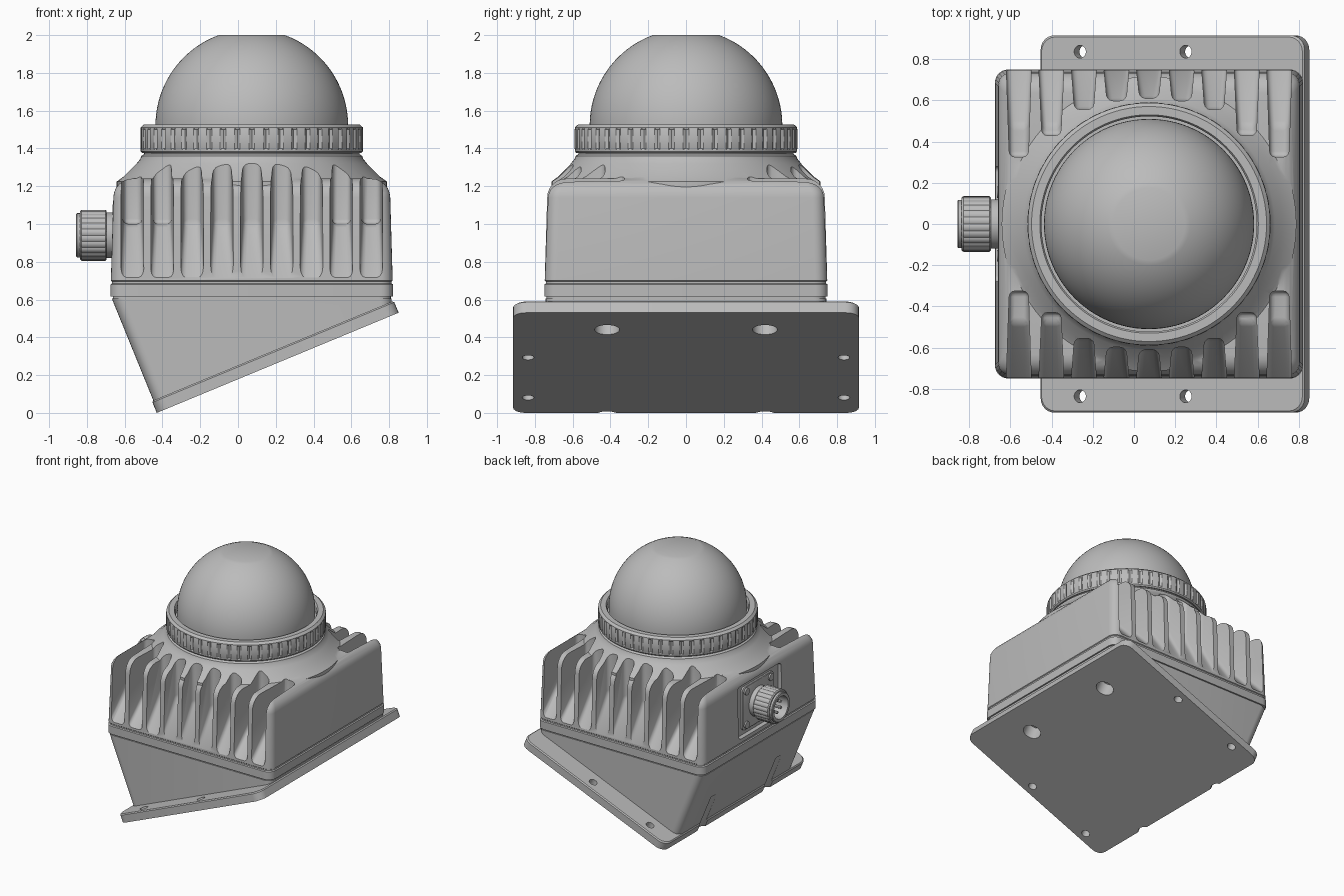
import bpy, bmesh, math
from math import cos, sin, pi, radians
from mathutils import Matrix, Vector

cube = bpy.data.objects.get("Cube")
if cube:
    bpy.data.objects.remove(cube, do_unlink=True)

GREY = (0.5, 0.5, 0.5, 1.0)
grey = bpy.data.materials.new("light_grey")
grey.use_nodes = True
grey.diffuse_color = GREY
grey.node_tree.nodes["Principled BSDF"].inputs["Base Color"].default_value = GREY

CX = 0.073                                   # axis of housing and dome
TILT = radians(22.5)
# Mounting frame: local x runs up the plate, local z is its normal
PLATE = Matrix.Translation((-0.43, 0, 0)) @ Matrix.Rotation(-TILT, 4, 'Y')
# Connector frame: local z points out of the -x side
PLUG = Matrix.Translation((0, 0, 0.94)) @ Matrix.Rotation(-pi / 2, 4, 'Y')


def finish(bm, name, matrix=None):
    if matrix:
        bm.transform(matrix)
    bmesh.ops.recalc_face_normals(bm, faces=bm.faces)
    mesh = bpy.data.meshes.new(name)
    bm.to_mesh(mesh)
    bm.free()
    mesh.materials.append(grey)
    ob = bpy.data.objects.new(name, mesh)
    bpy.context.collection.objects.link(ob)
    return ob


def boolean(ob, other, mode='DIFFERENCE'):
    other.hide_render = True
    mod = ob.modifiers.new("bool", 'BOOLEAN')
    mod.operation, mod.object, mod.solver = mode, other, 'EXACT'
    bpy.context.view_layer.objects.active = ob
    bpy.ops.object.modifier_apply(modifier=mod.name)
    bpy.data.objects.remove(other, do_unlink=True)


def skin(bm, rings):
    for a, b in zip(rings, rings[1:]):
        for i in range(len(a)):
            j = (i + 1) % len(a)
            bm.faces.new((a[i], a[j], b[j], b[i]))
    bm.faces.new(rings[0])
    bm.faces.new(rings[-1])


def rounded_loft(name, hx, hy, r, sections, centre=(0, 0), matrix=None):
    """Stack rounded rectangles; each section is (z, inset)."""
    bm = bmesh.new()
    rings = []
    for z, inset in sections:
        ring = []
        for q, (sx, sy) in enumerate(((1, 1), (-1, 1), (-1, -1), (1, -1))):
            for k in range(7):
                a = (q + k / 6) * pi / 2
                ring.append(bm.verts.new((
                    centre[0] + sx * (hx - inset - r) + r * cos(a),
                    centre[1] + sy * (hy - inset - r) + r * sin(a), z)))
        rings.append(ring)
    skin(bm, rings)
    return finish(bm, name, matrix)


def lathe(name, profile, n=96, matrix=None, notch=0, every=5, edge=9):
    """Spin (radius, z) points; radii beyond edge get grooves."""
    bm = bmesh.new()
    rings = []
    for r, z in profile:
        ring = []
        for i in range(n):
            a = 2 * pi * i / n
            q = r - notch if r > edge and i % every == 0 else r
            ring.append(bm.verts.new((q * cos(a), q * sin(a), z)))
        rings.append(ring)
    skin(bm, rings)
    return finish(bm, name, matrix)


def cylinders(name, items, matrix, n=32):
    """Each item is (x, y, radius, z_low, z_high) in the given frame."""
    bm = bmesh.new()
    for x, y, r, lo, hi in items:
        bmesh.ops.create_cone(bm, cap_ends=True, segments=n, radius1=r, radius2=r, depth=hi - lo,
                              matrix=Matrix.Translation((x, y, (lo + hi) / 2)))
    return finish(bm, name, matrix)


# Housing: lip, groove, slightly tapered walls and a rounded shoulder
shoulder = [(1.14 + 0.1 * sin(a), 0.115 - 0.1 * cos(a))
            for a in (k * pi / 12 for k in range(7))]
body = rounded_loft("finned_housing", 0.748, 0.75, 0.065,
                    [(0.6, 0.012), (0.615, 0.012), (0.615, 0), (0.68, 0),
                     (0.685, 0.008), (0.695, 0.008), (0.7, 0.002)] + shoulder, (CX, 0))

# Flared neck carrying the dome
neck = lathe("neck", [(0.715, 1.1), (0.715, 1.225), (0.68, 1.25), (0.645, 1.285),
                      (0.61, 1.32), (0.59, 1.345), (0.585, 1.36), (0.57, 1.37), (0.57, 1.46)],
             matrix=Matrix.Translation((CX, 0, 0)))
boolean(body, neck, 'UNION')

# Cooling slots on the front and back
SLOT_ENDS = (-0.61, -0.598, -0.555, -0.43, -0.325)
slots = bmesh.new()
for i in range(-4, 5):
    end = SLOT_ENDS[abs(i)]
    knee = min(-0.48, end)
    slope = 0.28 / (knee + 0.745)
    outline = [(-0.85, 0.72 - 0.105 * slope), (knee, 1.0)]
    if end - knee > 0.03:
        outline.append((end, 1.0))
    outline += [(end, 1.6), (-0.85, 1.6)]
    for side in (1, -1):
        bm = bmesh.new()
        rings = []
        for sx in (-1, 1):
            rings.append([bm.verts.new((
                CX + 0.158 * i + sx * (0.046 + 0.014 * (end - y) / (end + 0.745)),
                side * y, z)) for y, z in outline])
        skin(bm, rings)
        bmesh.ops.recalc_face_normals(bm, faces=bm.faces)
        bmesh.ops.bevel(bm, geom=bm.edges[:], offset=0.028, segments=3, profile=0.5,
                        affect='EDGES', clamp_overlap=True)
        tmp = bpy.data.meshes.new("slot")
        bm.to_mesh(tmp)
        bm.free()
        slots.from_mesh(tmp)
        bpy.data.meshes.remove(tmp)
boolean(body, finish(slots, "slot_cutter"))

# Recess and flange for the connector
boolean(body, rounded_loft("recess_cutter", 0.21, 0.28, 0.03,
                           [(0.635, 0), (0.75, 0)], matrix=PLUG))
rounded_loft("connector_flange", 0.175, 0.2, 0.03,
             [(0.62, 0), (0.648, 0), (0.652, 0.005)], matrix=PLUG)
cylinders("flange_screws", [(sx * 0.135, sy * 0.155, 0.028, 0.64, 0.664)
                            for sx in (-1, 1) for sy in (-1, 1)], PLUG, 20)

# Connector: knurled barrel, hollow end and contact pins
lathe("connector_barrel", [(0.12, 0.63), (0.12, 0.695), (0.128, 0.695), (0.135, 0.702),
                           (0.135, 0.77), (0.135, 0.828), (0.128, 0.836), (0.117, 0.836),
                           (0.117, 0.852), (0.112, 0.857), (0.09, 0.857), (0.088, 0.75)],
      n=96, matrix=PLUG, notch=0.004, every=4, edge=0.13)
cylinders("connector_pins", [(0.05 * cos(k * pi / 3), 0.05 * sin(k * pi / 3), 0.011, 0.74, 0.825)
                             for k in range(6)], PLUG, 12)

# Clamping ring with grip grooves
lathe("clamp_ring", [(0.525, 1.4), (0.56, 1.375), (0.58, 1.375), (0.588, 1.385), (0.588, 1.395),
                     (0.59, 1.4), (0.59, 1.5), (0.588, 1.505), (0.588, 1.512), (0.57, 1.528),
                     (0.53, 1.528), (0.522, 1.515), (0.522, 1.45)],
      n=240, matrix=Matrix.Translation((CX, 0, 0)), notch=0.01, edge=0.589)

# Dome with a flat crown
top = math.acos(0.175 / 0.51)
dome = [(0.51, 1.44)] + [(0.51 * cos(top * k / 24), 1.521 + 0.51 * sin(top * k / 24))
                         for k in range(25)]
dome[-1] = (0.175, 2.0)
lathe("dome", dome, matrix=Matrix.Translation((CX, 0, 0)))

# Wedge base with rounded upright corners
bm = bmesh.new()
wedge_outline = ((-0.668, 0.605), (0.813, 0.605), (0.813, 0.575), (-0.44, 0.045))
rings = [[bm.verts.new((x, y, z)) for x, z in wedge_outline] for y in (-0.743, 0.743)]
skin(bm, rings)
bm.edges.ensure_lookup_table()
uprights = [e for e in bm.edges
            if abs(e.verts[0].co.y - e.verts[1].co.y) < 0.01
            and (e.verts[0].co.x - CX) * (e.verts[1].co.x - CX) > 0]
bmesh.ops.bevel(bm, geom=uprights, offset=0.06, segments=6, profile=0.5,
                affect='EDGES', clamp_overlap=True)
base = finish(bm, "wedge_base")

# Tilted mounting plate joined to the wedge
plate = rounded_loft("mounting_plate", 0.693, 0.915, 0.07,
                     [(0, 0), (0.06, 0), (0.068, 0.008)], (0.693, 0), PLATE)
boolean(base, plate, 'UNION')

# Screw holes, large blind holes and tool grooves
holes = []
for s in (-1, 1):
    holes += [(x, s * 0.836, 0.031, -0.1, 0.2) for x in (0.21, 0.765)]
    holes += [(1.15, s * 0.418, 0.066, -0.1, 0.11), (-0.045, s * 0.418, 0.066, -0.1, 0.32)]
boolean(base, cylinders("hole_cutter", holes, PLATE))

# Smooth curved faces, keep hard edges
bpy.ops.object.select_all(action='DESELECT')
for ob in bpy.context.scene.objects:
    if ob.type == 'MESH' and ob.data.materials and ob.data.materials[0] == grey:
        ob.select_set(True)
        bpy.context.view_layer.objects.active = ob
bpy.ops.object.shade_smooth_by_angle(angle=radians(30))
